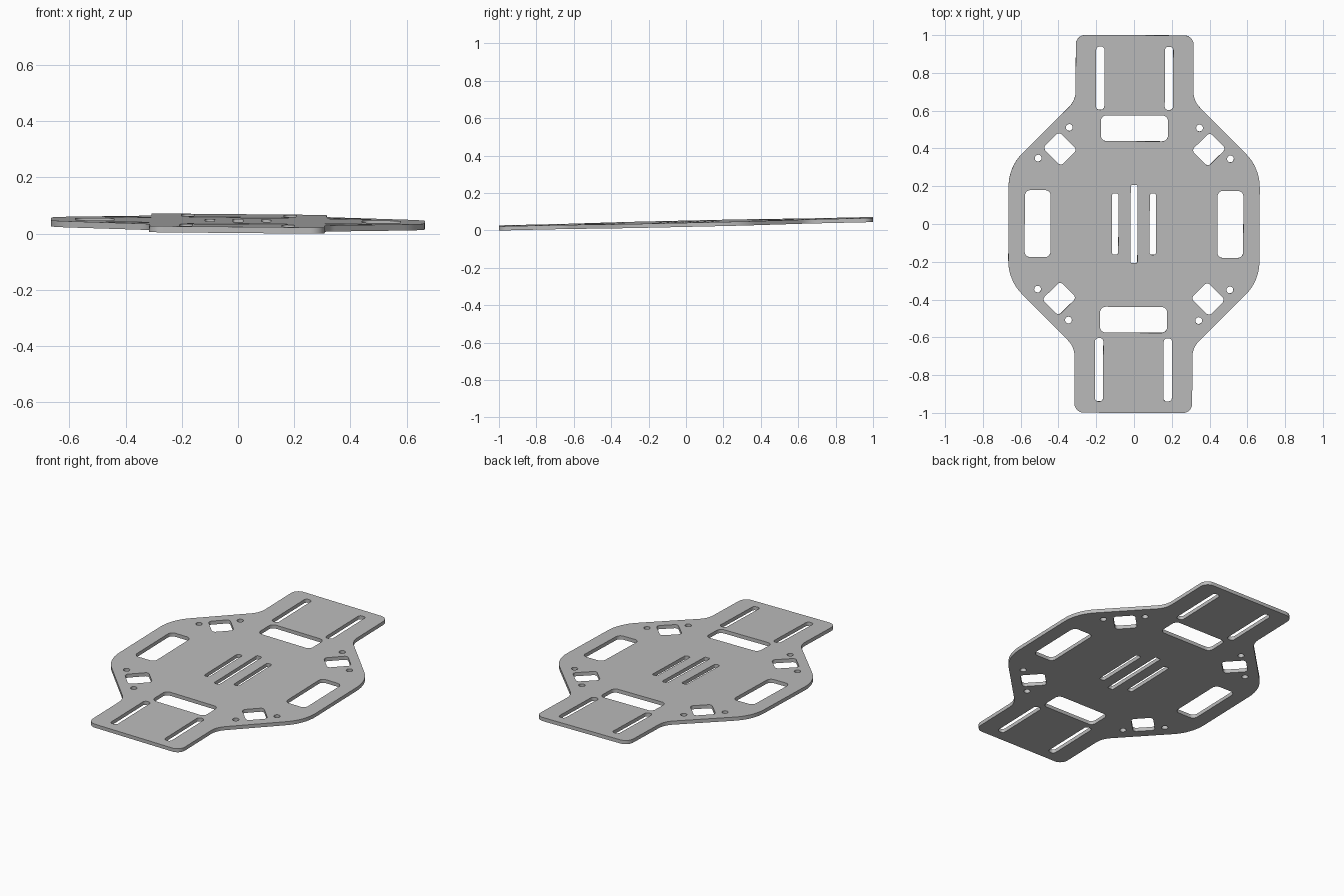
import bpy
from math import pi, cos, sin, tan, radians
from mathutils import Vector, Euler

if "Cube" in bpy.data.objects:
    bpy.data.objects.remove(bpy.data.objects["Cube"], do_unlink=True)

THICKNESS = 0.022


def fillet(corners, steps=8):
    """Round each (x, y, radius) corner of a closed polygon with an arc."""
    result = []
    for i, (x, y, r) in enumerate(corners):
        p = Vector((x, y))
        a = (Vector(corners[i - 1][:2]) - p).normalized()
        b = (Vector(corners[(i + 1) % len(corners)][:2]) - p).normalized()
        half = a.angle(b) / 2
        centre = p + (a + b).normalized() * (r / sin(half))
        start = p + a * (r / tan(half)) - centre
        end = p + b * (r / tan(half)) - centre
        sweep = start.angle_signed(end)
        for k in range(steps + 1):
            t = -sweep * k / steps
            result.append(centre + Vector((start.x * cos(t) - start.y * sin(t),
                                           start.x * sin(t) + start.y * cos(t))))
    return result


def rounded_rect(cx, cy, w, h, r, angle=0.0):
    corners = [(w / 2, h / 2, r), (-w / 2, h / 2, r),
               (-w / 2, -h / 2, r), (w / 2, -h / 2, r)]
    c, s = cos(angle), sin(angle)
    return [Vector((cx + p.x * c - p.y * s, cy + p.x * s + p.y * c))
            for p in fillet(corners)]


def circle(cx, cy, r, n=24):
    return [Vector((cx + r * cos(2 * pi * k / n), cy + r * sin(2 * pi * k / n)))
            for k in range(n)]


# Plate outline: one quarter, mirrored into a full loop
quarter = [(0.665, 0.30, 0.25), (0.312, 0.653, 0.12), (0.312, 1.0, 0.05)]
right = [(x, -y, r) for x, y, r in reversed(quarter)] + quarter
outline = right + [(-x, y, r) for x, y, r in reversed(right)]
loops = [fillet(outline)]

# Centre strap slots
loops.append(rounded_rect(0, 0, 0.036, 0.415, 0.008))
for sx in (-1, 1):
    loops.append(rounded_rect(sx * 0.1, 0, 0.034, 0.325, 0.012))
    # Side windows, then front and back windows
    loops.append(rounded_rect(sx * 0.51, 0, 0.137, 0.355, 0.03))
    loops.append(rounded_rect(0, sx * 0.507, 0.355, 0.137, 0.03))
    for sy in (-1, 1):
        # End slots
        loops.append(rounded_rect(sx * 0.182, sy * 0.772, 0.044, 0.335, 0.018))
        # Arm mounts: a diagonal opening and two screw holes
        loops.append(rounded_rect(sx * 0.394, sy * 0.396, 0.135, 0.122, 0.02,
                                  sx * sy * pi / 4))
        loops.append(circle(sx * 0.345, sy * 0.51, 0.018))
        loops.append(circle(sx * 0.509, sy * 0.347, 0.018))

# Filled flat profile with thickness, turned into a mesh
curve = bpy.data.curves.new("frame_plate", "CURVE")
curve.dimensions = "2D"
curve.fill_mode = "BOTH"
curve.extrude = THICKNESS / 2
for loop in loops:
    spline = curve.splines.new("POLY")
    spline.points.add(len(loop) - 1)
    for point, p in zip(spline.points, loop):
        point.co = (p.x, p.y, 0, 1)
    spline.use_cyclic_u = True
plate = bpy.data.objects.new("frame_plate", curve)
bpy.context.collection.objects.link(plate)
bpy.ops.object.select_all(action="DESELECT")
plate.select_set(True)
bpy.context.view_layer.objects.active = plate
bpy.ops.object.convert(target="MESH")
plate = bpy.context.object

# The plate lies with a slight tilt and turn
plate.data.transform(Euler((0.0225, 0.009, -0.004)).to_matrix().to_4x4())
lowest = min(v.co.z for v in plate.data.vertices)
plate.location.z = -lowest
bpy.ops.object.shade_smooth_by_angle(angle=radians(30))

# Grey finish
grey = bpy.data.materials.new("plain_grey")
grey.use_nodes = True
colour = (0.5, 0.5, 0.5, 1)
grey.diffuse_color = colour
grey.node_tree.nodes["Principled BSDF"].inputs["Base Color"].default_value = colour
plate.data.materials.clear()
plate.data.materials.append(grey)
